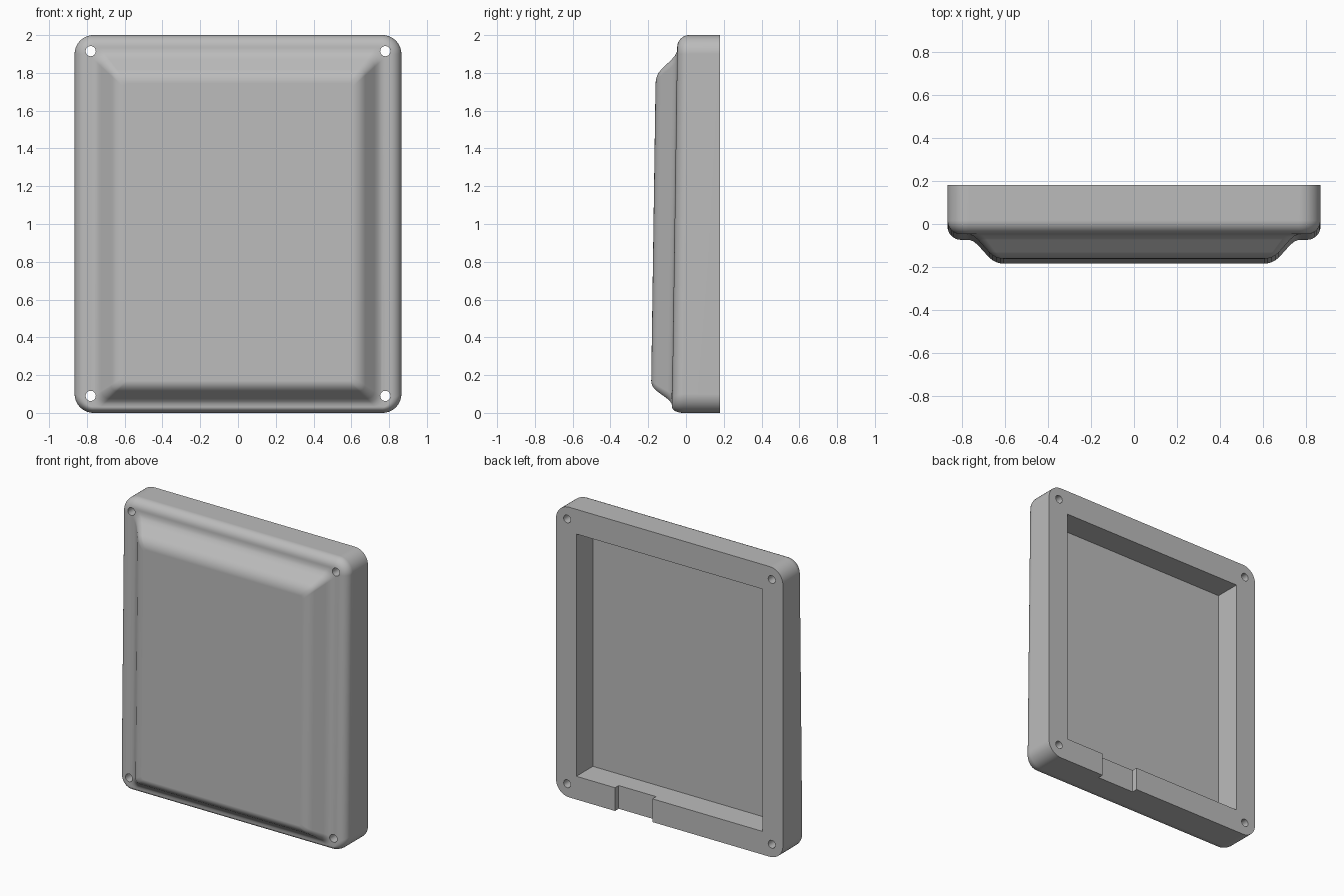
import bpy, bmesh, math

if "Cube" in bpy.data.objects:
    bpy.data.objects.remove(bpy.data.objects["Cube"])

BACK = 0.18       # back face
TILT = 0.0145     # lean of the front surfaces
CORNER_STEPS = 10

grey = bpy.data.materials.new("plain grey")
grey.use_nodes = True
colour = (0.5, 0.5, 0.5, 1)
grey.diffuse_color = colour
grey.node_tree.nodes["Principled BSDF"].inputs["Base Color"].default_value = colour


def new_object(name, bm):
    bmesh.ops.recalc_face_normals(bm, faces=bm.faces)
    mesh = bpy.data.meshes.new(name)
    bm.to_mesh(mesh)
    bm.free()
    mesh.materials.append(grey)
    obj = bpy.data.objects.new(name, mesh)
    bpy.context.collection.objects.link(obj)
    return obj


def ring(bm, half, low, high, radius, depth, tilt=TILT):
    """Rounded rectangle in the upright plane, leaning by tilt."""
    verts = []
    corners = [(1, high - radius), (-1, high - radius),
               (-1, low + radius), (1, low + radius)]
    for quarter, (side, cz) in enumerate(corners):
        for step in range(CORNER_STEPS + 1):
            a = (quarter + step / CORNER_STEPS) * math.pi / 2
            x = side * (half - radius) + radius * math.cos(a)
            z = cz + radius * math.sin(a)
            verts.append(bm.verts.new((x, depth + tilt * (z - 1), z)))
    return verts


def mix(a, b, t):
    return a + (b - a) * t


# Shell: rings lofted from the back, round the front edge and up to the panel
bm = bmesh.new()
rings = [ring(bm, 0.865, 0, 2, 0.1, BACK, 0)]
R, RIM, PANEL = 0.062, -0.06, -0.172
for i in range(9):
    a = i / 8 * math.pi / 2
    inset = R * (1 - math.cos(a))
    rings.append(ring(bm, 0.865 - inset, inset / 2, 2 - inset, 0.1 - inset,
                      RIM + R * (1 - math.sin(a))))

# Raised panel: concave foot, straight slope, convex shoulder
slope = [(0, 0), (0.1, 0.02), (0.2, 0.09), (0.31, 0.24), (0.6, 0.73),
         (0.7, 0.86), (0.8, 0.94), (0.9, 0.985), (1, 1)]
for u, v in slope:
    rings.append(ring(bm, mix(0.775, 0.605, u), mix(0.034, 0.17, u),
                      mix(1.93, 1.745, u), mix(0.05, 0.02, u), mix(RIM, PANEL, v)))

for a, b in zip(rings, rings[1:]):
    for i in range(len(a)):
        j = (i + 1) % len(a)
        bm.faces.new((a[i], a[j], b[j], b[i]))
bm.faces.new(rings[0])
bm.faces.new(rings[-1])
cover = new_object("cover", bm)


def box(name, x, y, z, round_edges=0):
    bm = bmesh.new()
    bmesh.ops.create_cube(bm, size=1)
    for v in bm.verts:
        v.co = [mix(lo, hi, c + 0.5) for (lo, hi), c in zip((x, y, z), v.co)]
    if round_edges:   # round the two inner edges that run up and down
        edges = [e for e in bm.edges if all(v.co.y == y[0] for v in e.verts)
                 and e.verts[0].co.x == e.verts[1].co.x]
        bmesh.ops.bevel(bm, geom=edges, offset=round_edges, segments=6,
                        profile=0.5, affect='EDGES')
    return new_object(name, bm)


# Cutters: back pocket, cable notch in the lower wall, four screw holes
cutters = [box("pocket_cutter", (-0.71, 0.71), (0, 0.3), (0.16, 1.83)),
           box("notch_cutter", (0.13, 0.415), (0.14, 0.3), (-0.1, 0.3), 0.03)]
for x in (-0.78, 0.78):
    for z in (0.09, 1.915):
        bpy.ops.mesh.primitive_cylinder_add(vertices=32, radius=0.027, depth=1,
                                            location=(x, 0, z),
                                            rotation=(math.pi / 2, 0, 0))
        hole = bpy.context.object
        hole.name = "screw_hole_cutter"
        hole.data.materials.append(grey)
        cutters.append(hole)

bpy.ops.object.select_all(action='DESELECT')
bpy.context.view_layer.objects.active = cover
cover.select_set(True)
for cutter in cutters:
    cutter.hide_render = True
    mod = cover.modifiers.new("cut", 'BOOLEAN')
    mod.operation = 'DIFFERENCE'
    mod.solver = 'EXACT'
    mod.object = cutter
    bpy.ops.object.modifier_apply(modifier=mod.name)
    bpy.data.objects.remove(cutter)

# Smooth curves with crisp pocket and hole edges
bpy.ops.object.shade_smooth_by_angle(angle=math.radians(30))
weighted = cover.modifiers.new("even_shading", 'WEIGHTED_NORMAL')
weighted.keep_sharp = True
